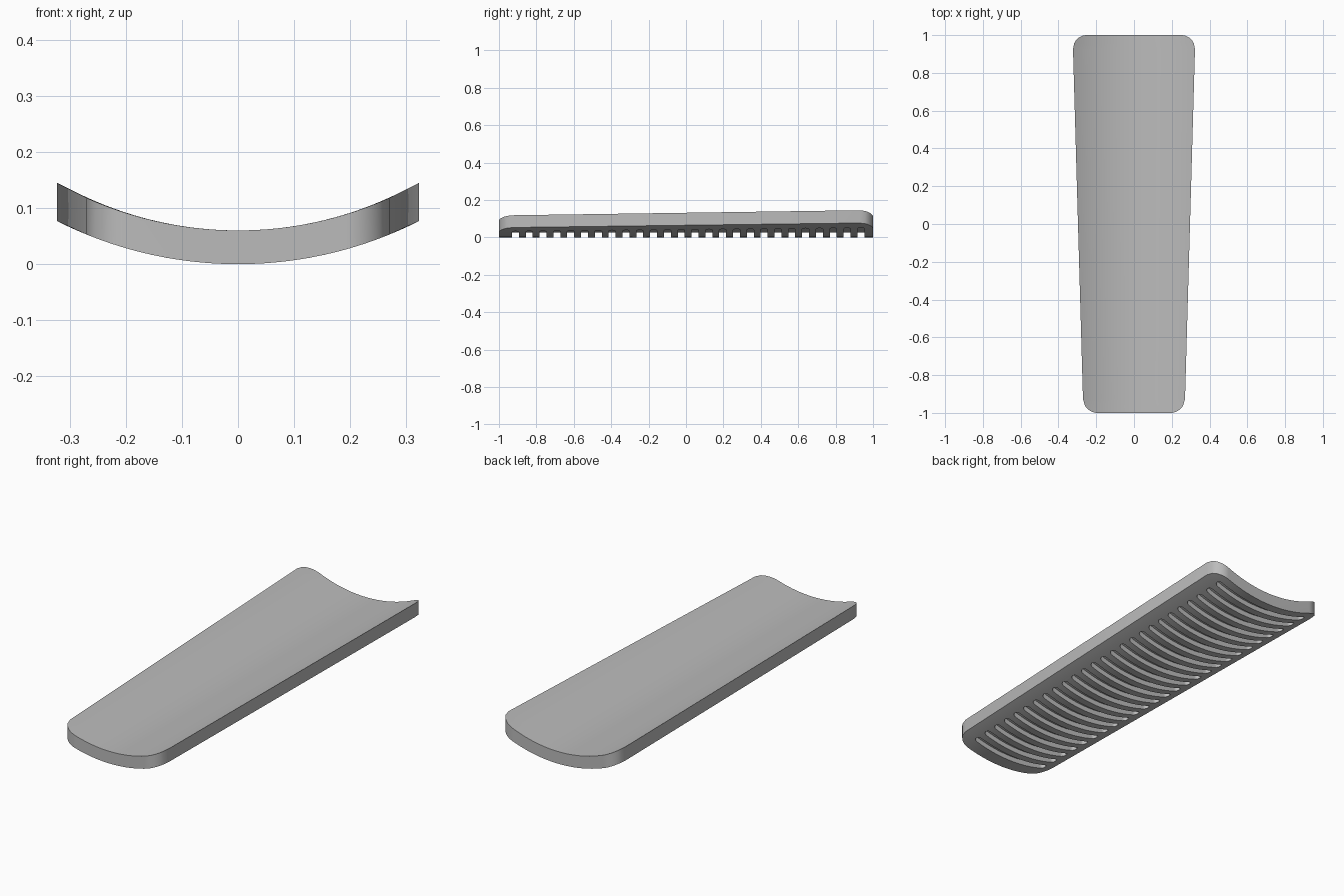
import bpy, bmesh
from math import sqrt

if "Cube" in bpy.data.objects:
    bpy.data.objects.remove(bpy.data.objects["Cube"])

RADIUS = 0.716       # underside curve
THICK, DEPTH = 0.06, 0.025
SLOTS, FIRST, LAST, SLOT_W = 26, -0.912, 0.935, 0.037


def arc(x, offset):
    """Height of the trough curve, offset inwards from the underside."""
    return RADIUS - sqrt((RADIUS - offset) ** 2 - x * x)


def side(y):
    """Half width of the tapered plate."""
    return 0.2965 + 0.0285 * y


def add_slab(bm, y0, y1, r, margin, low, high, corner_steps, columns):
    """Curved slab between two ends with rounded corners in plan."""
    ease = [r * (1 - sqrt(1 - (i / corner_steps) ** 2)) for i in range(corner_steps, -1, -1)]
    ys = sorted({round(v, 6) for e in ease for v in (y0 + e, y1 - e)})
    rows = []
    for y in ys:
        d = min(y - y0, y1 - y, r)
        w = side(y) - margin - r + sqrt(max(0, r * r - (r - d) ** 2))
        xs = [w * (2 * i / columns - 1) for i in range(columns + 1)]
        rows.append([bm.verts.new((x, y, low(x))) for x in xs] +
                    [bm.verts.new((x, y, high(x))) for x in reversed(xs)])
    n = len(rows[0])
    for a, b in zip(rows, rows[1:]):
        for i in range(n):
            j = (i + 1) % n
            bm.faces.new((a[i], a[j], b[j], b[i]))
    bm.faces.new(rows[0])
    bm.faces.new(rows[-1])


def finish(bm, name, material):
    bmesh.ops.recalc_face_normals(bm, faces=bm.faces)
    mesh = bpy.data.meshes.new(name)
    bm.to_mesh(mesh)
    bm.free()
    mesh.materials.append(material)
    obj = bpy.data.objects.new(name, mesh)
    bpy.context.collection.objects.link(obj)
    return obj


grey = bpy.data.materials.new("grey")
grey.use_nodes = True
grey.diffuse_color = (0.5, 0.5, 0.5, 1)
grey.node_tree.nodes["Principled BSDF"].inputs["Base Color"].default_value = (0.5, 0.5, 0.5, 1)

# Curved tapering plate
bm = bmesh.new()
add_slab(bm, -1, 1, 0.075, 0, lambda x: arc(x, 0), lambda x: arc(x, THICK), 10, 40)
plate = finish(bm, "curved_plate", grey)

# Row of round-ended grooves across the underside
bm = bmesh.new()
for k in range(SLOTS):
    y = FIRST + (LAST - FIRST) * k / (SLOTS - 1)
    add_slab(bm, y - SLOT_W / 2, y + SLOT_W / 2, SLOT_W / 2, 0.055,
             lambda x: -0.1, lambda x: arc(x, DEPTH), 5, 24)
cutter = finish(bm, "groove_cutter", grey)
cutter.hide_render = True
cutter.hide_set(True)

cut = plate.modifiers.new("grooves", "BOOLEAN")
cut.operation = "DIFFERENCE"
cut.solver = "EXACT"
cut.object = cutter

# Apply the cut, then smooth the curves while keeping edges sharp
bpy.ops.object.select_all(action="DESELECT")
plate.select_set(True)
bpy.context.view_layer.objects.active = plate
bpy.ops.object.modifier_apply(modifier=cut.name)
bpy.data.objects.remove(cutter)
bpy.ops.object.shade_smooth_by_angle(angle=0.6)
